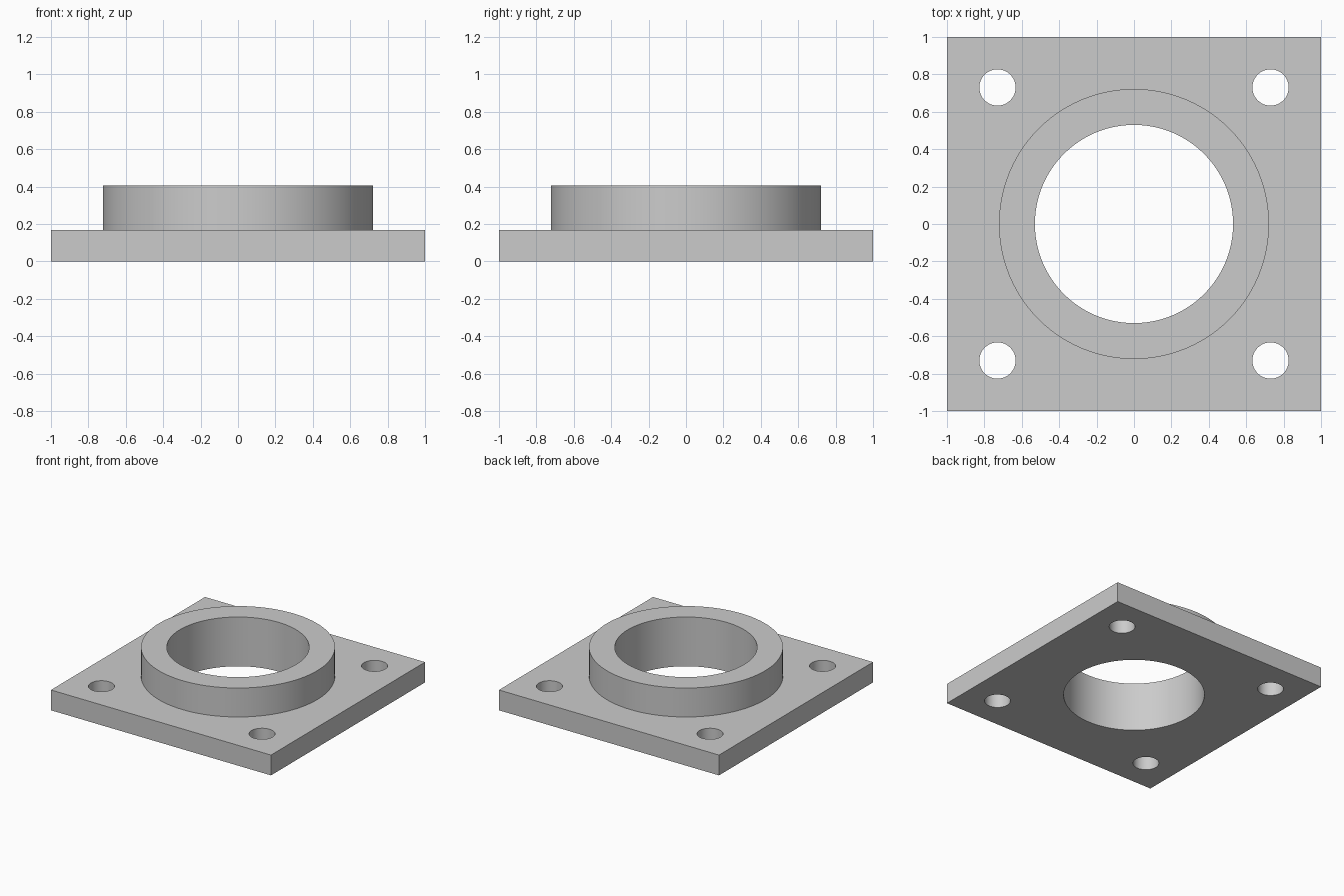
import bpy

cube = bpy.data.objects.get("Cube")
if cube:
    bpy.data.objects.remove(cube, do_unlink=True)

PLATE_H, TOTAL_H = 0.167, 0.405
COLLAR_R, BORE_R = 0.722, 0.53
HOLE_R, HOLE_POS = 0.097, 0.73

metal = bpy.data.materials.new("plain_grey")
metal.use_nodes = True
grey = (0.6, 0.6, 0.6, 1)
metal.diffuse_color = grey
metal.node_tree.nodes["Principled BSDF"].inputs["Base Color"].default_value = grey


def cylinder(name, radius, bottom, top, x=0, y=0, sides=96):
    bpy.ops.mesh.primitive_cylinder_add(vertices=sides, radius=radius, depth=top - bottom,
                                        location=(x, y, (bottom + top) / 2))
    obj = bpy.context.object
    obj.name = name
    obj.data.materials.append(metal)
    return obj


def combine(target, tool, operation):
    """Apply a boolean to the target and discard the tool."""
    mod = target.modifiers.new(tool.name, 'BOOLEAN')
    mod.operation, mod.object, mod.solver = operation, tool, 'EXACT'
    bpy.context.view_layer.objects.active = target
    bpy.ops.object.modifier_apply(modifier=mod.name)
    bpy.data.objects.remove(tool, do_unlink=True)


# Square base plate
bpy.ops.mesh.primitive_cube_add(size=1, location=(0, 0, PLATE_H / 2))
flange = bpy.context.object
flange.name = "flange_plate_with_collar"
flange.scale = (2, 2, PLATE_H)
bpy.ops.object.transform_apply(location=True, rotation=False, scale=True)
flange.data.materials.append(metal)

# Raised round collar, sunk into the plate and joined to it
combine(flange, cylinder("collar", COLLAR_R, PLATE_H / 2, TOTAL_H), 'UNION')

# Central bore through collar and plate
combine(flange, cylinder("bore", BORE_R, -0.1, TOTAL_H + 0.1), 'DIFFERENCE')

# Four corner bolt holes
for sx in (-1, 1):
    for sy in (-1, 1):
        hole = cylinder("bolt_hole", HOLE_R, -0.1, PLATE_H + 0.1,
                        sx * HOLE_POS, sy * HOLE_POS, 48)
        combine(flange, hole, 'DIFFERENCE')

# Smooth round walls, crisp rims
bpy.ops.object.select_all(action='DESELECT')
flange.select_set(True)
bpy.context.view_layer.objects.active = flange
bpy.ops.object.shade_smooth_by_angle(angle=0.5)
